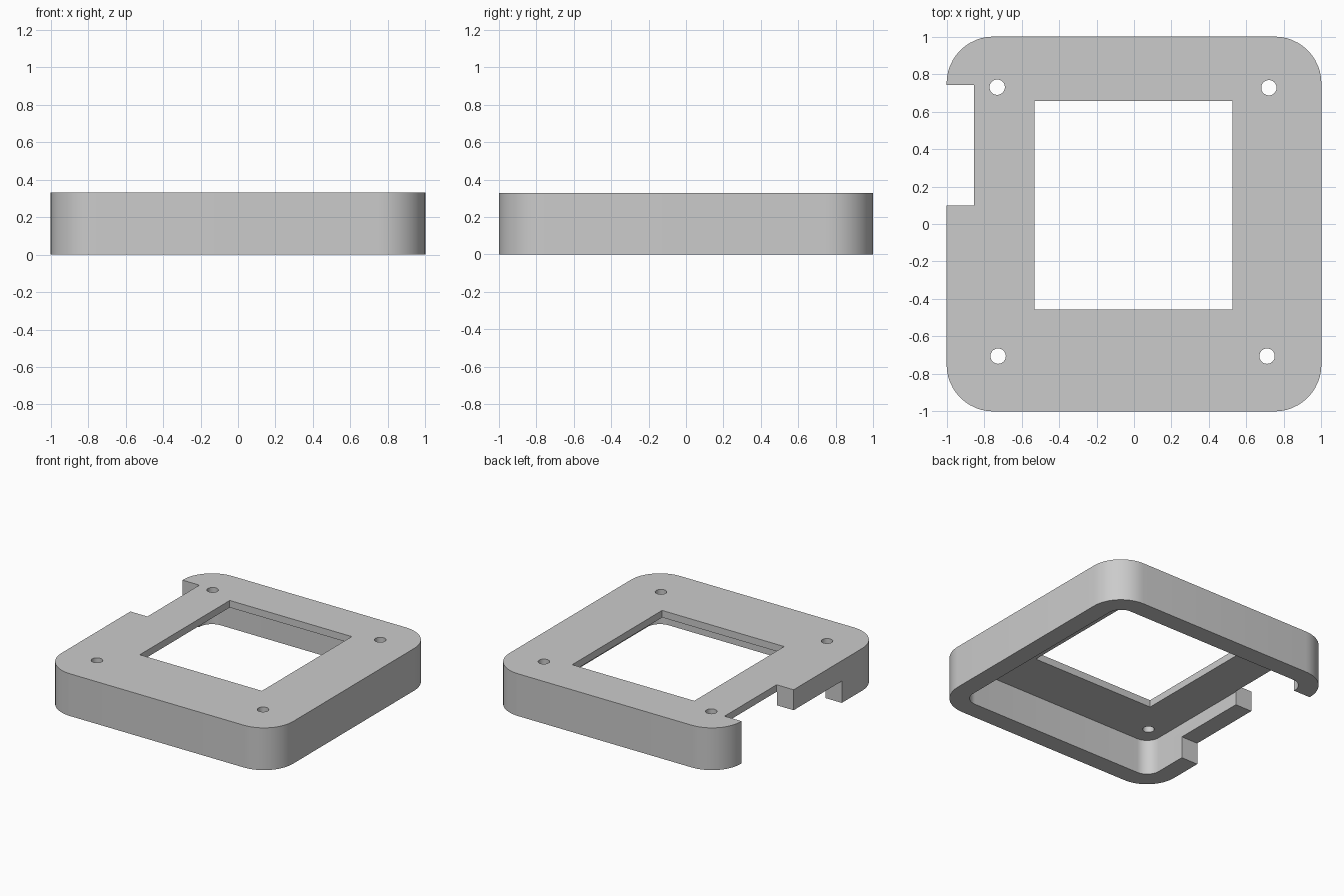
import bpy, bmesh
from math import cos, sin, pi

cube = bpy.data.objects.get("Cube")
if cube:
    bpy.data.objects.remove(cube, do_unlink=True)

grey = bpy.data.materials.new("light_grey")
grey.use_nodes = True
grey.diffuse_color = (0.6, 0.6, 0.6, 1)
grey.node_tree.nodes["Principled BSDF"].inputs["Base Color"].default_value = (0.6, 0.6, 0.6, 1)


def prism(name, outline, z0, z1):
    """Extrude a closed outline from z0 to z1."""
    bm = bmesh.new()
    base = bm.faces.new([bm.verts.new((x, y, z0)) for x, y in outline])
    top = bmesh.ops.extrude_face_region(bm, geom=[base])["geom"]
    verts = [g for g in top if isinstance(g, bmesh.types.BMVert)]
    bmesh.ops.translate(bm, verts=verts, vec=(0, 0, z1 - z0))
    bmesh.ops.recalc_face_normals(bm, faces=bm.faces)
    mesh = bpy.data.meshes.new(name)
    bm.to_mesh(mesh)
    bm.free()
    mesh.materials.append(grey)
    obj = bpy.data.objects.new(name, mesh)
    bpy.context.collection.objects.link(obj)
    return obj


def rounded_square(half, radius, steps=12):
    c = half - radius
    return [(sx * c + radius * cos((q + i / steps) * pi / 2),
             sy * c + radius * sin((q + i / steps) * pi / 2))
            for q, (sx, sy) in enumerate([(1, 1), (-1, 1), (-1, -1), (1, -1)])
            for i in range(steps + 1)]


def rectangle(x0, x1, y0, y1):
    return [(x0, y0), (x1, y0), (x1, y1), (x0, y1)]


def circle(x, y, r, n=32):
    return [(x + r * cos(2 * pi * i / n), y + r * sin(2 * pi * i / n)) for i in range(n)]


HEIGHT = 0.33
body = prism("cover_frame", rounded_square(1, 0.25), 0, HEIGHT)

# Hollow underside, central window, side notch and low side opening
cutters = [
    prism("cavity_cutter", rounded_square(0.857, 0.107), -0.1, 0.275),
    prism("window_cutter", rectangle(-0.53, 0.525, -0.455, 0.655), -0.2, 0.5),
    prism("notch_cutter", rectangle(-1.2, -0.853, 0.1, 0.742), -0.2, 0.5),
    prism("low_opening_cutter", rectangle(-1.2, -0.8, -0.495, 0.3), -0.2, 0.17),
]

# Four screw holes
for x, y in [(-0.73, 0.73), (0.72, 0.727), (-0.725, -0.705), (0.71, -0.705)]:
    cutters.append(prism("screw_hole_cutter", circle(x, y, 0.041), -0.2, 0.5))

bpy.context.view_layer.objects.active = body
body.select_set(True)
for cutter in cutters:
    cutter.hide_render = True
    mod = body.modifiers.new("cut", "BOOLEAN")
    mod.operation = "DIFFERENCE"
    mod.solver = "EXACT"
    mod.object = cutter
    bpy.ops.object.modifier_apply(modifier=mod.name)
    bpy.data.objects.remove(cutter, do_unlink=True)

bpy.ops.object.shade_smooth_by_angle(angle=pi / 6)
